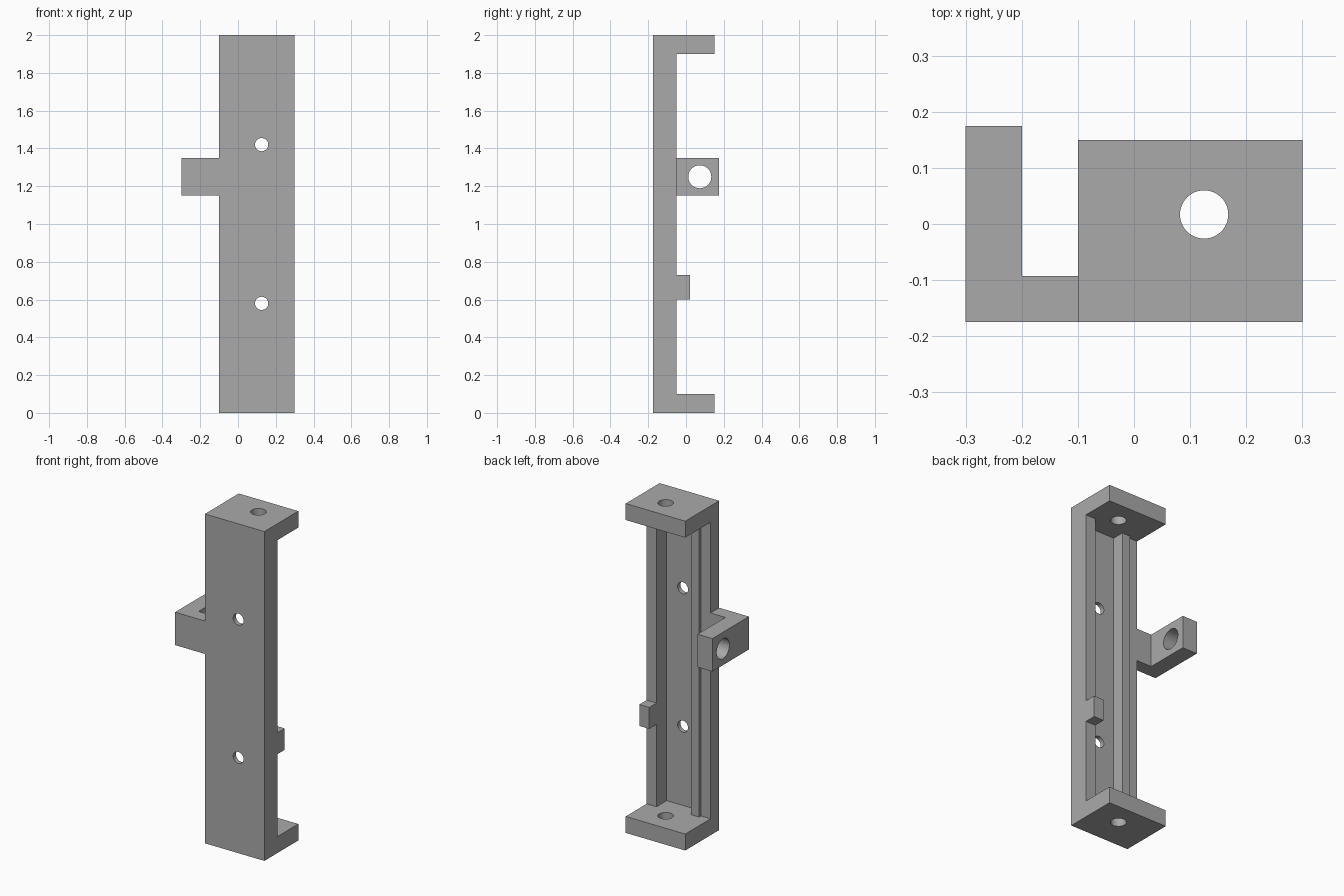
import bpy, bmesh, math
from mathutils import Matrix, Vector

if "Cube" in bpy.data.objects:
    bpy.data.objects.remove(bpy.data.objects["Cube"], do_unlink=True)

# Single grey finish
GREY = (0.40, 0.40, 0.40, 1)
grey = bpy.data.materials.new("plain_grey")
grey.use_nodes = True
grey.diffuse_color = GREY
grey.node_tree.nodes["Principled BSDF"].inputs["Base Color"].default_value = GREY


def make(name, bm):
    bmesh.ops.recalc_face_normals(bm, faces=bm.faces)
    mesh = bpy.data.meshes.new(name)
    bm.to_mesh(mesh)
    bm.free()
    mesh.materials.append(grey)
    obj = bpy.data.objects.new(name, mesh)
    bpy.context.scene.collection.objects.link(obj)
    return obj


def box(name, x, y, z):
    bm = bmesh.new()
    size = [b - a for a, b in (x, y, z)]
    mid = [(a + b) / 2 for a, b in (x, y, z)]
    bmesh.ops.create_cube(bm, size=1, matrix=Matrix.Translation(mid) @ Matrix.Diagonal((*size, 1)))
    return make(name, bm)


def prism(name, points, direction):
    bm = bmesh.new()
    face = bm.faces.new([bm.verts.new(p) for p in points])
    grown = bmesh.ops.extrude_face_region(bm, geom=[face])["geom"]
    verts = [g for g in grown if isinstance(g, bmesh.types.BMVert)]
    bmesh.ops.translate(bm, verts=verts, vec=Vector(direction))
    return make(name, bm)


def rod(name, centre, radius, length, axis):
    bm = bmesh.new()
    turn = Vector((0, 0, 1)).rotation_difference(Vector(axis)).to_matrix().to_4x4()
    bmesh.ops.create_cone(bm, cap_ends=True, segments=48, radius1=radius, radius2=radius,
                          depth=length, matrix=Matrix.Translation(centre) @ turn)
    return make(name, bm)


def cut(obj, cutters):
    bpy.context.view_layer.objects.active = obj
    for cutter in cutters:
        cutter.hide_render = True
        mod = obj.modifiers.new("cut", "BOOLEAN")
        mod.operation, mod.solver, mod.object = "DIFFERENCE", "EXACT", cutter
        bpy.ops.object.modifier_apply(modifier=mod.name)
        bpy.data.objects.remove(cutter, do_unlink=True)


def smooth(obj):
    bpy.ops.object.select_all(action="DESELECT")
    obj.select_set(True)
    bpy.context.view_layer.objects.active = obj
    bpy.ops.object.shade_smooth_by_angle(angle=math.radians(30))


# Main frame: a C-shaped side profile with a flange at each end
front, face, rim = -0.175, -0.05, 0.15
low, high = 0.1, 1.9
side = [(front, 0), (rim, 0), (rim, low), (face, low),
        (face, high), (rim, high), (rim, 2), (front, 2)]
frame = prism("main_frame", [(-0.1, y, z) for y, z in side], (0.4, 0, 0))

# Recesses along the back: main channel, lowered rib and edge step
recesses = [box("recess", x, (floor, 0), (low, high)) for x, floor in
            (((0.02, 0.233), -0.148), ((-0.2, 0.03), -0.075), ((-0.2, -0.035), -0.0925))]

# Screw holes through the channel floor and one hole in each flange
screws = [rod("screw_hole", (0.125, front, z), 0.035, 0.2, (0, 1, 0)) for z in (0.58, 1.42)]
ends = [rod("flange_hole", (0.125, 0.017, z), 0.043, 0.3, (0, 0, 1)) for z in (0, 2)]
cut(frame, recesses + screws + ends)
smooth(frame)

# Side bracket: an L-shaped arm with a cross hole
arm = [(-0.1, front), (-0.1, -0.0925), (-0.2, -0.0925), (-0.2, 0.175), (-0.3, 0.175), (-0.3, front)]
bracket = prism("side_bracket", [(x, y, 1.15) for x, y in arm], (0, 0, 0.2))
cut(bracket, [rod("bracket_hole", (-0.25, 0.073, 1.25), 0.061, 0.2, (1, 0, 0))])
smooth(bracket)

# Small tab on the channel wall
box("wall_tab", (0.233, 0.3), (face, 0.02), (0.6, 0.73))
